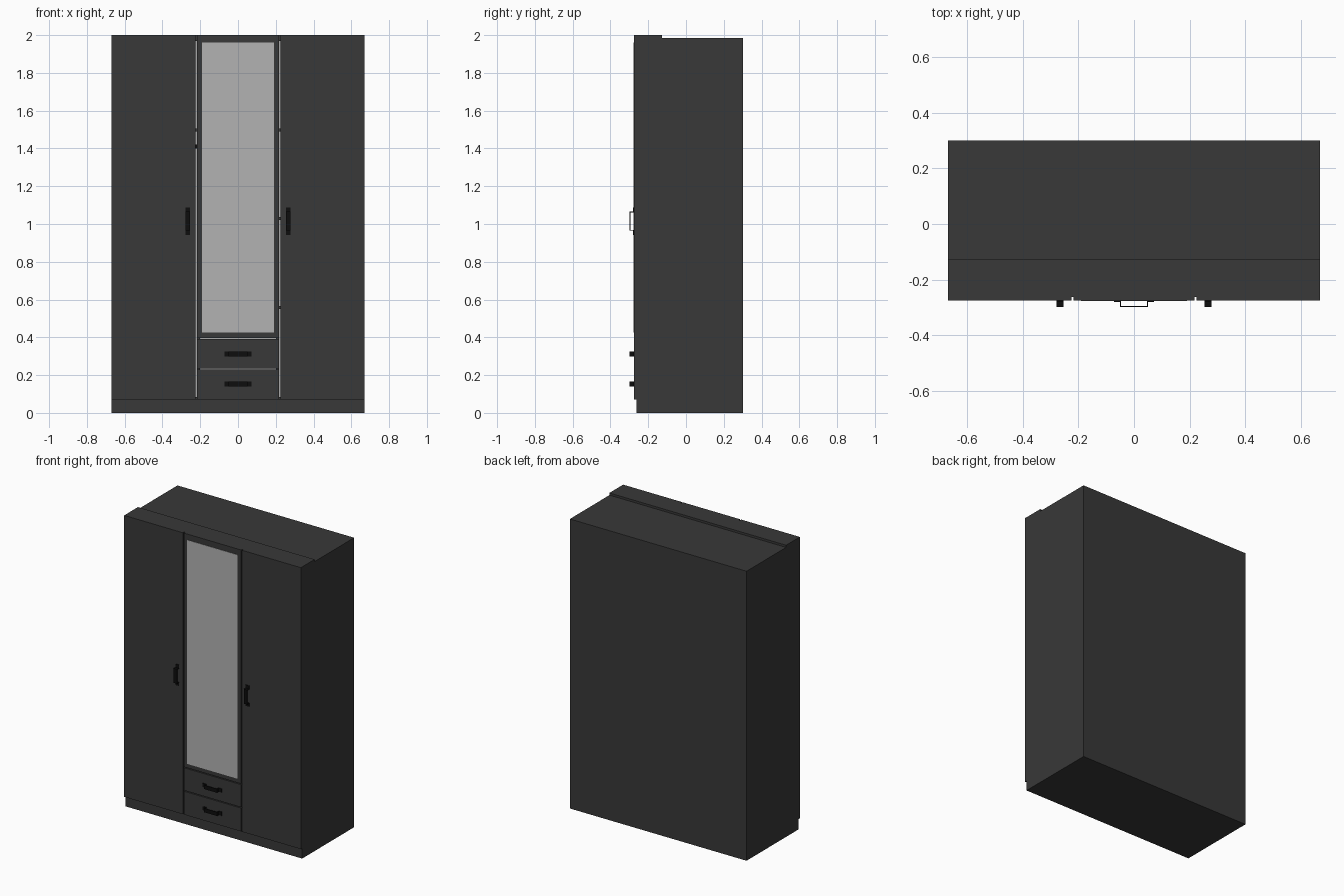
import bpy, bmesh

if "Cube" in bpy.data.objects:
    bpy.data.objects.remove(bpy.data.objects["Cube"])


def material(name, value):
    m = bpy.data.materials.new(name)
    m.diffuse_color = (value, value, value, 1)
    m.use_nodes = True
    m.node_tree.nodes["Principled BSDF"].inputs["Base Color"].default_value = m.diffuse_color
    return m


DARK = material("dark_board", 0.04)
BLACK = material("black_metal", 0.004)
MIRROR = material("mirror_glass", 0.45)
LIGHT = material("light_lining", 0.4)


def finish(name, bm, mat):
    bmesh.ops.recalc_face_normals(bm, faces=bm.faces)
    mesh = bpy.data.meshes.new(name)
    bm.to_mesh(mesh)
    bm.free()
    mesh.materials.append(mat)
    ob = bpy.data.objects.new(name, mesh)
    bpy.context.collection.objects.link(ob)
    return ob


def box(name, x, y, z, mat=DARK):
    bm = bmesh.new()
    bmesh.ops.create_cube(bm, size=1)
    for v in bm.verts:
        v.co = [r[0] + (c + 0.5) * (r[1] - r[0]) for c, r in zip(v.co, (x, y, z))]
    return finish(name, bm, mat)


W, FRONT, FACE, BACK = 0.67, -0.276, -0.262, 0.301   # half width and depth planes
T = 0.016                                            # board thickness
TOP = 1.985
INNER = 0.217                                        # half width of centre bay


def handle(name, cx, cz, vertical):
    # bent strap: flange, leg, bar, leg, flange (along, outward)
    t, h = 0.004, 0.023
    outer = [(-0.072, 0), (-0.072, t), (-0.05, t), (-0.05, h), (0.05, h), (0.05, t), (0.072, t), (0.072, 0)]
    inner = [(0.05 - t, 0), (0.05 - t, h - t), (t - 0.05, h - t), (t - 0.05, 0)]
    bm = bmesh.new()
    vs = []
    for a, d in outer + inner:
        p = (cx - 0.013, FRONT - d, cz + a) if vertical else (cx + a, FRONT - d, cz - 0.013)
        vs.append(bm.verts.new(p))
    face = bm.faces.new(vs)
    ext = bmesh.ops.extrude_face_region(bm, geom=[face])
    move = (0.026, 0, 0) if vertical else (0, 0, 0.026)
    bmesh.ops.translate(bm, vec=move, verts=[g for g in ext["geom"] if isinstance(g, bmesh.types.BMVert)])
    return finish(name, bm, BLACK)


# carcass
box("plinth", (-W + T, W - T), (FACE, FACE + T), (0, 0.07))
box("base_board", (-W + T, W - T), (FACE + T, BACK - T), (0, 0.085))
box("back_panel", (-W + T, W - T), (BACK - T, BACK), (0, TOP - T))
box("back_lining", (-W + T, W - T), (BACK - T - 0.003, BACK - T), (0.085, TOP - T), LIGHT)
box("top_board", (-W, W), (FACE, BACK), (TOP - T, TOP))
box("top_front_strip", (-W, W), (FACE, -0.127), (TOP, 2.0))

# mirrored sides, dividers, doors and door handles
for s, side in ((-1, "left"), (1, "right")):
    def span(a, b):
        return tuple(sorted((s * a, s * b)))
    box(side + "_side", span(W - T, W), (FACE, BACK), (0, TOP - T))
    box(side + "_divider", span(INNER - T, INNER), (FACE, BACK - T), (0.07, TOP - T))
    box(side + "_door", span(0.225, W), (FRONT, FACE), (0.07, 2.0))
    handle(side + "_door_handle", s * 0.266, 1.015, True)

# inside shelves and hanging rail
for i, (s, z) in enumerate(((-1, 1.49), (1, 1.49), (1, 1.02), (1, 0.55))):
    x = tuple(sorted((s * INNER, s * (W - T))))
    box(f"shelf_{i + 1}", x, (-0.24, BACK - T), (z, z + T))
box("hanging_rail", (-W + T, -INNER), (0, 0.02), (1.4, 1.42), BLACK)

# centre mirror door
box("centre_door", (-INNER, INNER), (FRONT, FACE), (0.397, 2.0))
box("mirror", (-0.191, 0.191), (FRONT - 0.002, FRONT), (0.425, 1.96), MIRROR)

# drawers
for i, (z0, z1, hz) in enumerate(((0.07, 0.23, 0.153), (0.236, 0.391, 0.312))):
    box(f"drawer_front_{i + 1}", (-INNER, INNER), (FRONT, FACE), (z0, z1))
    box(f"drawer_box_{i + 1}", (-0.19, 0.19), (FACE, 0.2), (z0 + 0.025, z1 - 0.03))
    handle(f"drawer_handle_{i + 1}", 0, hz, False)
